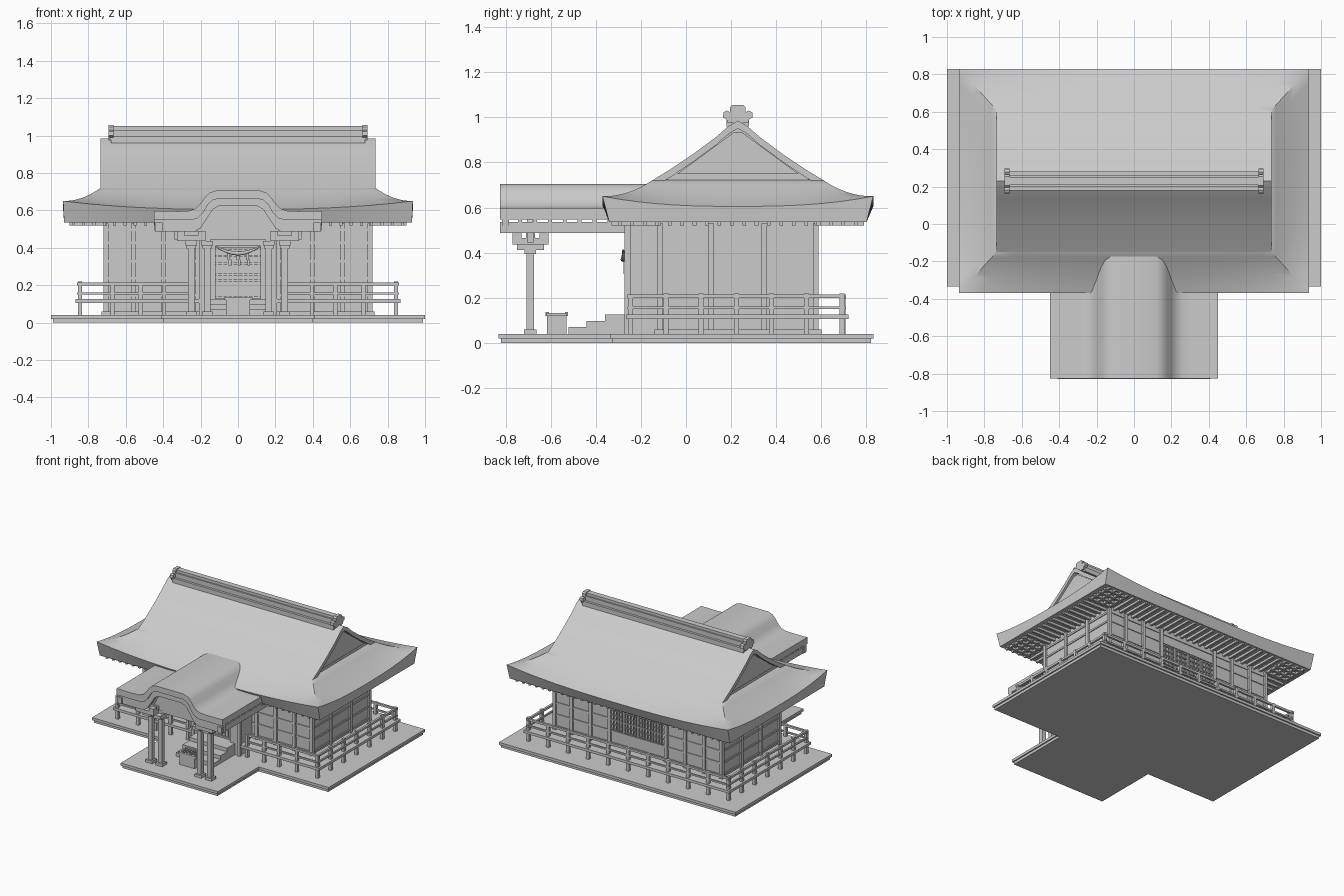
import bpy, bmesh, math
from mathutils import Vector

grey = bpy.data.materials.new("plain grey")
grey.diffuse_color = (0.6, 0.6, 0.6, 1)
CY = 0.23  # centre line of the hall in y


def finish(name, bm, smooth=False):
    bmesh.ops.recalc_face_normals(bm, faces=bm.faces)
    me = bpy.data.meshes.new(name)
    bm.to_mesh(me)
    bm.free()
    me.materials.append(grey)
    if smooth:
        me.shade_smooth()
        me.set_sharp_from_angle(angle=math.radians(32))
    ob = bpy.data.objects.new(name, me)
    bpy.context.collection.objects.link(ob)
    return ob


def boxes(name, items):
    """One object from many boxes (x0, x1, y0, y1, z0, z1)."""
    bm = bmesh.new()
    for x0, x1, y0, y1, z0, z1 in items:
        vs = bmesh.ops.create_cube(bm, size=1)["verts"]
        for v in vs:
            v.co = Vector(((x0 + x1) / 2 + v.co.x * (x1 - x0), (y0 + y1) / 2 + v.co.y * (y1 - y0),
                           (z0 + z1) / 2 + v.co.z * (z1 - z0)))
    return finish(name, bm)


def cbox(x, y, z0, z1, wx, wy=None):
    wy = wy or wx
    return (x - wx / 2, x + wx / 2, y - wy / 2, y + wy / 2, z0, z1)


def mirror_x(items):
    return items + [(-b, -a, c, d, e, f) for a, b, c, d, e, f in items]


def prism(name, pts, axis, a, b, smooth=False):
    """Extrude a closed outline along an axis from a to b."""
    put = {"x": lambda p, t: (t, p[0], p[1]), "y": lambda p, t: (p[0], t, p[1]),
           "z": lambda p, t: (p[0], p[1], t)}[axis]
    bm = bmesh.new()
    lo = [bm.verts.new(put(p, a)) for p in pts]
    hi = [bm.verts.new(put(p, b)) for p in pts]
    n = len(pts)
    bm.faces.new(lo)
    bm.faces.new(hi)
    for i in range(n):
        bm.faces.new((lo[i], lo[(i + 1) % n], hi[(i + 1) % n], hi[i]))
    return finish(name, bm, smooth)


def both(half):
    """Mirror an outline that runs from the outside to the centre."""
    return half + [(-x, z) for x, z in reversed(half) if x > 1e-6]


# T-shaped stone base in two layers
for name, o, z0, z1 in (("base_lower", 0.01, 0, 0.02), ("base_upper", 0, 0.02, 0.04)):
    prism(name, [(-1 + o, 0.83 - o), (-1 + o, -0.335 + o), (-0.41 + o, -0.335 + o), (-0.41 + o, -0.83 + o),
                 (0.41 - o, -0.83 + o), (0.41 - o, -0.335 + o), (1 - o, -0.335 + o), (1 - o, 0.83 - o)],
          "z", z0, z1)

# hall walls, entrance bay and veranda deck
boxes("hall_walls", [(-0.705, 0.705, -0.115, 0.575, 0.04, 0.545)])
boxes("entrance_bay", mirror_x([(0.12, 0.2, -0.265, -0.1, 0.04, 0.545)])
      + [(-0.13, 0.13, -0.235, -0.1, 0.04, 0.545), (-0.13, 0.13, -0.26, -0.2, 0.41, 0.545)])
boxes("veranda_deck", [(-0.87, 0.87, -0.265, 0.72, 0.105, 0.125)])
boxes("foundation_sill", [(-0.73, 0.73, -0.14, 0.6, 0.04, 0.06)])

# wall posts and horizontal rails
post_x = (0.24, 0.4, 0.56, 0.705)
posts = []
for x in post_x:
    posts += [cbox(s * x, y, 0.04, 0.53, 0.026) for s in (-1, 1) for y in (-0.115, 0.575)]
for y in (0.11, 0.345):
    posts += [cbox(s * 0.705, y, 0.04, 0.53, 0.026) for s in (-1, 1)]
posts += [cbox(s * 0.195, -0.26, 0.04, 0.53, 0.026) for s in (-1, 1)]
boxes("wall_posts", posts)
rails = []
for z in (0.14, 0.23, 0.32, 0.42, 0.49):
    rails += [(-0.711, 0.711, -0.121, 0.581, z, z + 0.014)]
boxes("wall_rails", rails)

# lattice windows at the back, shutters at the front, entrance doors
lat = []
for x in (-0.18, -0.06, 0.06, 0.18):
    for i in range(5):
        lat.append((x - 0.05 + i * 0.024, x - 0.046 + i * 0.024, 0.575, 0.587, 0.25, 0.41))
        lat.append((x - 0.05, x + 0.05, 0.575, 0.586, 0.255 + i * 0.036, 0.26 + i * 0.036))
boxes("back_lattice_windows", lat)
door = []
for i in range(9):
    x = -0.11 + i * 0.0275
    door.append(cbox(x, -0.238, 0.14, 0.4, 0.008))
for z in (0.13, 0.22, 0.25, 0.31, 0.35, 0.39):
    door.append((-0.12, 0.12, -0.245, -0.232, z, z + 0.012))
boxes("entrance_doors", door)

# veranda railing
rp = [cbox(s * x, -0.245, 0.04, 0.215, 0.022) for x in (0.25, 0.395, 0.52, 0.67, 0.845) for s in (-1, 1)]
rp += [cbox(s * 0.845, -0.245 + i * 0.156, 0.04, 0.22, 0.022) for i in range(1, 7) for s in (-1, 1)]
rp += [cbox(-0.845 + i * 0.169, 0.695, 0.04, 0.215, 0.022) for i in range(1, 10)]
boxes("railing_posts", rp)
rr = []
for z, w in ((0.198, 0.016), (0.15, 0.012)):
    rr += mirror_x([(0.24, 0.86, -0.245 - w / 2, -0.245 + w / 2, z, z + w),
                    (0.845 - w / 2, 0.845 + w / 2, -0.26, 0.71, z, z + w)])
    rr.append((-0.86, 0.86, 0.695 - w / 2, 0.695 + w / 2, z, z + w))
boxes("railing_rails", rr)

# steps and offering box
boxes("entrance_steps", [(-0.16, 0.16, -0.52, -0.26, 0.04, 0.07), (-0.16, 0.16, -0.44, -0.26, 0.07, 0.098),
                         (-0.16, 0.16, -0.36, -0.26, 0.098, 0.125)])
boxes("offering_box", [(-0.065, 0.065, -0.615, -0.53, 0.04, 0.125)]
      + [(-0.072, 0.072, y, y + 0.015, 0.12, 0.137) for y in (-0.622, -0.537)]
      + [(-0.07 + i * 0.02, -0.06 + i * 0.02, -0.62, -0.53, 0.12, 0.133) for i in range(8)])

# lower roof skirt: rectangular rings with lifted corners, thick eave and soffit
N = 16
rings = [(0.68, 0.355, 0.727, 0)]
for k in range(9):
    s = k / 8
    rings.append((0.735 + 0.2 * s, 0.38 + 0.22 * s, 0.72 - 0.145 * s + 0.03 * s * s, 0.045 * s * s))
rings += [(0.93, 0.57, 0.535, 0), (0.69, 0.33, 0.54, 0)]
bm = bmesh.new()
rows = []
for hx, hy, z, lift in rings:
    row = []
    corners = [(-hx, -hy), (hx, -hy), (hx, hy), (-hx, hy)]
    for c in range(4):
        (ax, ay), (bx, by) = corners[c], corners[(c + 1) % 4]
        for i in range(N):
            t = i / N
            row.append(bm.verts.new((ax + (bx - ax) * t, CY + ay + (by - ay) * t,
                                     z + lift * abs(2 * t - 1) ** 2.6)))
    rows.append(row)
for r0, r1 in zip(rows, rows[1:]):
    for i in range(4 * N):
        j = (i + 1) % (4 * N)
        bm.faces.new((r0[i], r0[j], r1[j], r1[i]))
finish("roof_skirt", bm, True)

# upper gabled roof, gable walls and their panels
slope = [(0.38, 0.72), (0.3, 0.769), (0.2, 0.836), (0.1, 0.91), (0.04, 0.962), (0, 0.985)]
outer = both(slope)
inner = [(y, z - 0.035) for y, z in outer]
prism("roof_upper", [(CY + y, z) for y, z in outer + inner[::-1]], "x", -0.735, 0.735, True)
prism("gable_wall", [(CY + y, z) for y, z in both([(0.36, 0.69), (0.2, 0.81), (0, 0.955)])], "x", -0.712, 0.712)
for s in (-1, 1):
    prism("gable_panel", [(CY + y, z) for y, z in both([(0.27, 0.748), (0.02, 0.932)])],
          "x", s * 0.71, s * 0.72)

# ridge with end ornaments
boxes("ridge", [(-0.68, 0.68, CY - 0.05, CY + 0.05, 0.96, 0.995), (-0.675, 0.675, CY - 0.032, CY + 0.032, 0.99, 1.03),
                (-0.69, 0.69, CY - 0.022, CY + 0.022, 1.025, 1.05)])
for s in (-1, 1):
    prism("ridge_end", [(CY + y, z) for y, z in both(
        [(0.045, 0.975), (0.05, 0.99), (0.066, 1.0), (0.064, 1.022), (0.048, 1.03), (0.034, 1.022),
         (0.034, 1.045), (0.024, 1.055)])], "x", s * 0.665, s * 0.692)

# eave rafters
raf = []
for i in range(33):
    x = -0.88 + i * 0.055
    raf += [cbox(x, -0.22, 0.52, 0.54, 0.016, 0.22), cbox(x, 0.68, 0.52, 0.54, 0.016, 0.22)]
for i in range(20):
    y = CY - 0.5225 + i * 0.055
    raf += [cbox(s * 0.8, y, 0.52, 0.54, 0.2, 0.016) for s in (-1, 1)]
boxes("eave_rafters", raf)

# porch roof with curved hump, and its arched front board
top = [(0.448, 0.597), (0.32, 0.595), (0.26, 0.598), (0.225, 0.61), (0.2, 0.637), (0.175, 0.672),
       (0.152, 0.694), (0.12, 0.705), (0, 0.705)]
under = [(0.448, 0.548), (0.25, 0.548), (0.215, 0.558), (0.185, 0.59), (0.16, 0.632), (0.135, 0.655),
         (0.105, 0.663), (0, 0.663)]
arch = [(0.445, 0.487), (0.23, 0.487), (0.2, 0.505), (0.16, 0.565), (0.135, 0.605), (0.1, 0.625), (0, 0.625)]
prism("porch_roof", both(top) + both(under)[::-1], "y", -0.825, -0.15, True)
prism("porch_front_board", both(under) + both(arch)[::-1], "y", -0.815, -0.785, True)
prism("porch_gable_panel", both([(0.22, 0.485), (0.16, 0.6), (0.12, 0.655)]), "y", -0.705, -0.68)
boxes("porch_side_beams", mirror_x([(0.405, 0.44, -0.825, -0.27, 0.488, 0.535),
                                    (0.235, 0.265, -0.785, -0.27, 0.488, 0.535)]))
boxes("porch_rafters", mirror_x([(0.24, 0.445, -0.81 + i * 0.066, -0.793 + i * 0.066, 0.533, 0.55)
                                 for i in range(8)]))

# porch columns, bases, brackets and cross beam
col, br = [], []
for x in (0.165, 0.25):
    col += [cbox(x, -0.69, 0.06, 0.46, 0.034), cbox(x, -0.69, 0.04, 0.06, 0.056)]
    br += [cbox(x, -0.69, 0.395, 0.412, 0.05), cbox(x, -0.69, 0.412, 0.437, 0.06, 0.12)]
br += [cbox(0.25, -0.69, 0.437, 0.465, 0.15, 0.16)]
br += [cbox(0.25 + dx, -0.69 + dy, 0.462, 0.49, 0.04) for dx in (-0.055, 0.055) for dy in (-0.06, 0, 0.06)]
boxes("porch_columns", mirror_x(col))
boxes("porch_brackets", mirror_x(br))
boxes("porch_cross_beam", [(-0.34, 0.34, -0.705, -0.675, 0.445, 0.487)])

# hanging rope with paper strips
cu = bpy.data.curves.new("hanging_rope", "CURVE")
cu.dimensions, cu.bevel_depth, cu.bevel_resolution = "3D", 0.011, 2
sp = cu.splines.new("POLY")
sp.points.add(8)
for i, p in enumerate(sp.points):
    u = i / 4 - 1
    p.co = (0.12 * u, -0.278, 0.37 + 0.04 * u * u, 1)
    p.radius = 1.1 - 0.7 * abs(u)
cu.materials.append(grey)
bpy.context.collection.objects.link(bpy.data.objects.new("hanging_rope", cu))
strips = []
for x in (-0.05, 0, 0.05):
    strips += [cbox(x, -0.278, 0.335, 0.37, 0.014, 0.004), cbox(x + 0.007, -0.278, 0.305, 0.337, 0.014, 0.004)]
boxes("paper_strips", strips)
